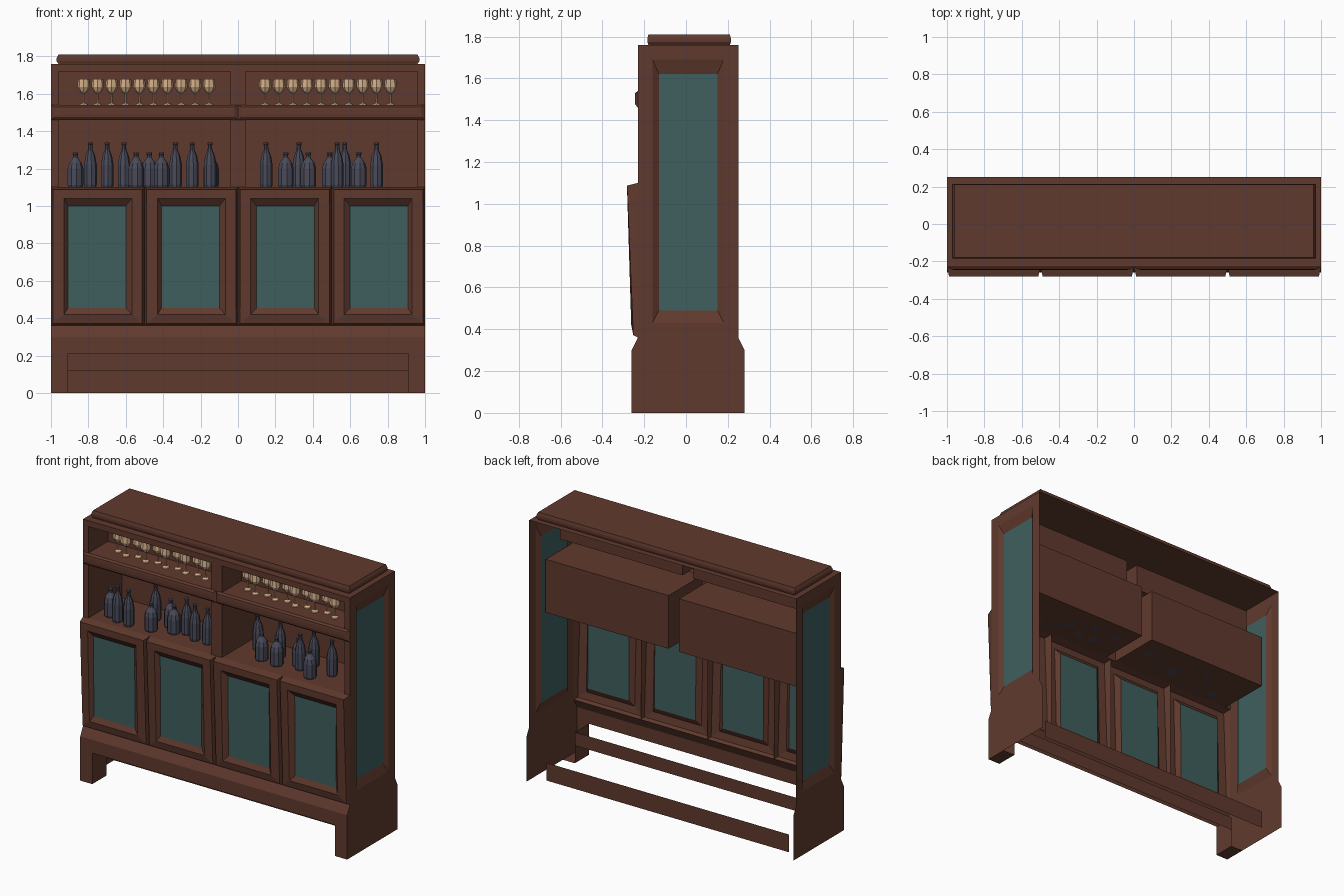
import bpy, bmesh, math
from mathutils import Vector

if "Cube" in bpy.data.objects:
    bpy.data.objects.remove(bpy.data.objects["Cube"])


def material(name, rgb):
    m = bpy.data.materials.new(name)
    m.diffuse_color = (*rgb, 1)
    m.use_nodes = True
    m.node_tree.nodes["Principled BSDF"].inputs["Base Color"].default_value = m.diffuse_color
    return m


WOOD = material("dark_red_wood", (0.117, 0.042, 0.027))
GLASS = material("teal_glass", (0.05, 0.115, 0.112))
BOTTLE = material("slate_bottle", (0.065, 0.068, 0.098))
CREAM = material("tan_stemware", (0.66, 0.43, 0.255))


def add_object(name, mesh, loc=(0, 0, 0)):
    ob = bpy.data.objects.new(name, mesh)
    ob.location = loc
    bpy.context.collection.objects.link(ob)
    return ob


def sheet(name, polys, facing=None, glass_faces=()):
    """Object from separate polygons; facing(centre) gives the visible side."""
    bm = bmesh.new()
    for i, poly in enumerate(polys):
        f = bm.faces.new([bm.verts.new(p) for p in poly])
        f.normal_update()
        if facing and f.normal.dot(Vector(facing(f.calc_center_median()))) < 0:
            f.normal_flip()
        f.material_index = 1 if i in glass_faces else 0
    bmesh.ops.remove_doubles(bm, verts=bm.verts, dist=1e-5)
    if not facing:
        bmesh.ops.recalc_face_normals(bm, faces=bm.faces)
    me = bpy.data.meshes.new(name)
    bm.to_mesh(me)
    bm.free()
    me.materials.append(WOOD)
    me.materials.append(GLASS)
    return add_object(name, me)


def bridge(loops):
    """Quads joining successive closed loops."""
    out = []
    for a, b in zip(loops, loops[1:]):
        n = len(a)
        out += [(a[i], a[(i + 1) % n], b[(i + 1) % n], b[i]) for i in range(n)]
    return out


def rect_xz(x0, x1, z0, z1, y0, y1=None):
    y1 = y0 if y1 is None else y1
    return [(x0, y0, z0), (x1, y0, z0), (x1, y1, z1), (x0, y1, z1)]


def rect_yz(x, y0, y1, z0, z1):
    return [(x, y0, z0), (x, y1, z0), (x, y1, z1), (x, y0, z1)]


def rect_xy(x0, x1, y0, y1, z):
    return [(x0, y0, z), (x1, y0, z), (x1, y1, z), (x0, y1, z)]


def flip_x(polys):
    return [[(-x, y, z) for x, y, z in p] for p in polys]


def front(c):
    return (0, -1, 0)


F, B = -0.23, 0.25       # front and back planes of the carcass

for s, side in ((-1, "left"), (1, "right")):
    # Side panel with recessed glass and a flared plinth
    loops = [rect_yz(s, F, B, 0.36, 1.76), rect_yz(s, -0.16, 0.18, 0.43, 1.69),
             rect_yz(s * 0.98, -0.13, 0.15, 0.49, 1.62)]
    plinth = [(s, -0.26, 0), (s, 0.28, 0), (s, 0.28, 0.3), (s, B, 0.36),
              (s, F, 0.36), (s, -0.26, 0.3)]
    polys = bridge(loops) + [loops[-1], plinth]
    sheet(side + "_side_panel", polys, lambda c: (s, 0, 0), {len(polys) - 2})

    def mir(polys):
        return polys if s > 0 else flip_x(polys)

    # Front foot with its inner return
    sheet(side + "_front_foot", mir([
        rect_xz(0.91, 1, 0, 0.21, -0.26),
        rect_yz(0.91, -0.26, -0.11, 0, 0.21),
        rect_xy(0.91, 1, -0.26, -0.11, 0)]), lambda c: (-s, -1, -1))

    # Open niches: deep one for bottles, shallow one for stemware
    for name, z0, z1, back in (("bottle_niche", 1.10, 1.46, 0.13),
                               ("stemware_niche", 1.54, 1.72, -0.02)):
        a, b = rect_xz(0.04, 0.96, z0, z1, F), rect_xz(0.04, 0.96, z0, z1, back)
        mid = Vector((0.5 * s, F, (z0 + z1) / 2))
        sheet(side + "_" + name, mir(bridge([a, b]) + [b]),
              lambda c: mid - c)

    # Shelf moulding with mitred ends
    loops = [rect_xz(0.0, 1.0, 1.46, 1.54, F),
             rect_xz(0.02, 0.98, 1.475, 1.53, -0.243),
             rect_xz(0.035, 0.965, 1.49, 1.515, -0.245)]
    sheet(side + "_shelf_moulding", mir(bridge(loops) + [loops[-1]]), front)

    # Two leaning cupboard doors, wider bevel on the side nearest the centre
    for k, (x0, x1) in enumerate(((0.0, 0.5), (0.5, 1.0))):
        loops = [rect_xz(x0, x1, 0.36, 1.10, F),
                 rect_xz(x0 + 0.012, x1 - 0.012, 0.372, 1.087, -0.252, -0.282),
                 rect_xz(x0 + 0.068, x1 - 0.07, 0.42, 1.04, -0.262, -0.281),
                 rect_xz(x0 + 0.10, x1 - 0.092, 0.455, 1.0, -0.245, -0.25)]
        polys = bridge(loops) + [loops[-1]]
        sheet("%s_door_%d" % (side, k + 1), mir(polys), front, {len(polys) - 1})

    # Outer stile of the face frame
    sheet(side + "_stile", mir([rect_xz(0.96, 1, 1.10, 1.46, F),
                                rect_xz(0.96, 1, 1.54, 1.72, F)]), front)

# Centre stile and top rail
sheet("face_frame", [rect_xz(-0.04, 0.04, 1.10, 1.46, F),
                     rect_xz(-0.04, 0.04, 1.54, 1.72, F),
                     rect_xz(-1, 1, 1.72, 1.76, F)], front)

# Plinth board with sloped top edge
sheet("plinth_board", [rect_xz(-1, 1, 0.21, 0.3, -0.26),
                       rect_xz(-1, 1, 0.3, 0.36, -0.26, F)], front)

# Rails under the cabinet
sheet("middle_rail", [rect_xz(-0.91, 0.91, 0.12, 0.21, -0.11)], front)
sheet("rear_rail", [rect_xz(-0.91, 0.91, 0, 0.12, 0.195)], front)

# Top plate and raised cap
sheet("top_plate", [rect_xy(-1, 1, F, B, 1.76)], lambda c: (0, 0, 1))
loops = [rect_xy(-w, w, 0.015 - d, 0.015 + d, z) for w, d, z in
         ((0.96, 0.195, 1.76), (0.97, 0.2, 1.775), (0.97, 0.2, 1.79),
          (0.96, 0.195, 1.81))]
sheet("cap", bridge(loops) + [loops[0], loops[-1]])


def lathe(name, profile, sides, mat):
    """Faceted turned mesh from (radius, height) points."""
    bm = bmesh.new()
    rings = [[bm.verts.new((r * math.cos(2 * math.pi * i / sides),
                            r * math.sin(2 * math.pi * i / sides), z))
              for i in range(sides)] for r, z in profile]
    for a, b in zip(rings, rings[1:]):
        for i in range(sides):
            j = (i + 1) % sides
            bm.faces.new((a[i], a[j], b[j], b[i]))
    bm.faces.new(rings[0][::-1])
    bm.faces.new(rings[-1])
    bmesh.ops.recalc_face_normals(bm, faces=bm.faces)
    me = bpy.data.meshes.new(name)
    bm.to_mesh(me)
    bm.free()
    me.materials.append(mat)
    return me


# Bottles: (x, distance behind the front)
tall = lathe("tall_bottle", [(0.031, 0), (0.035, 0.015), (0.035, 0.12), (0.027, 0.165),
                             (0.013, 0.2), (0.011, 0.225), (0.014, 0.228),
                             (0.013, 0.24)], 9, BOTTLE)
short = lathe("short_bottle", [(0.038, 0), (0.043, 0.012), (0.043, 0.1), (0.034, 0.13),
                               (0.014, 0.158), (0.012, 0.172), (0.015, 0.175),
                               (0.014, 0.185)], 9, BOTTLE)
for me, spots in ((tall, ((-.79, .07), (-.7, .06), (-.61, .22), (-.335, .16),
                          (-.245, .12), (-.15, .12), (.15, .23), (.325, .22),
                          (.53, .14), (.57, .23), (.74, .18))),
                  (short, ((-.87, .11), (-.545, .08), (-.475, .19), (-.41, .13),
                           (-.145, .2), (.255, .12), (.375, .11), (.49, .18),
                           (.645, .08)))):
    for x, d in spots:
        add_object(me.name, me, (x, F + d, 1.10))

# Stemware rows
goblet = lathe("goblet", [(0.024, 0), (0.022, 0.005), (0.005, 0.012), (0.004, 0.06),
                          (0.022, 0.072), (0.034, 0.095), (0.03, 0.138),
                          (0.027, 0.138), (0.028, 0.1), (0.006, 0.08)], 8, CREAM)
for start in (-0.825, 0.145):
    for i in range(10):
        add_object("goblet", goblet,
                   (start + i * 0.0745, -0.115 + 0.012 * (-1) ** i, 1.54))
